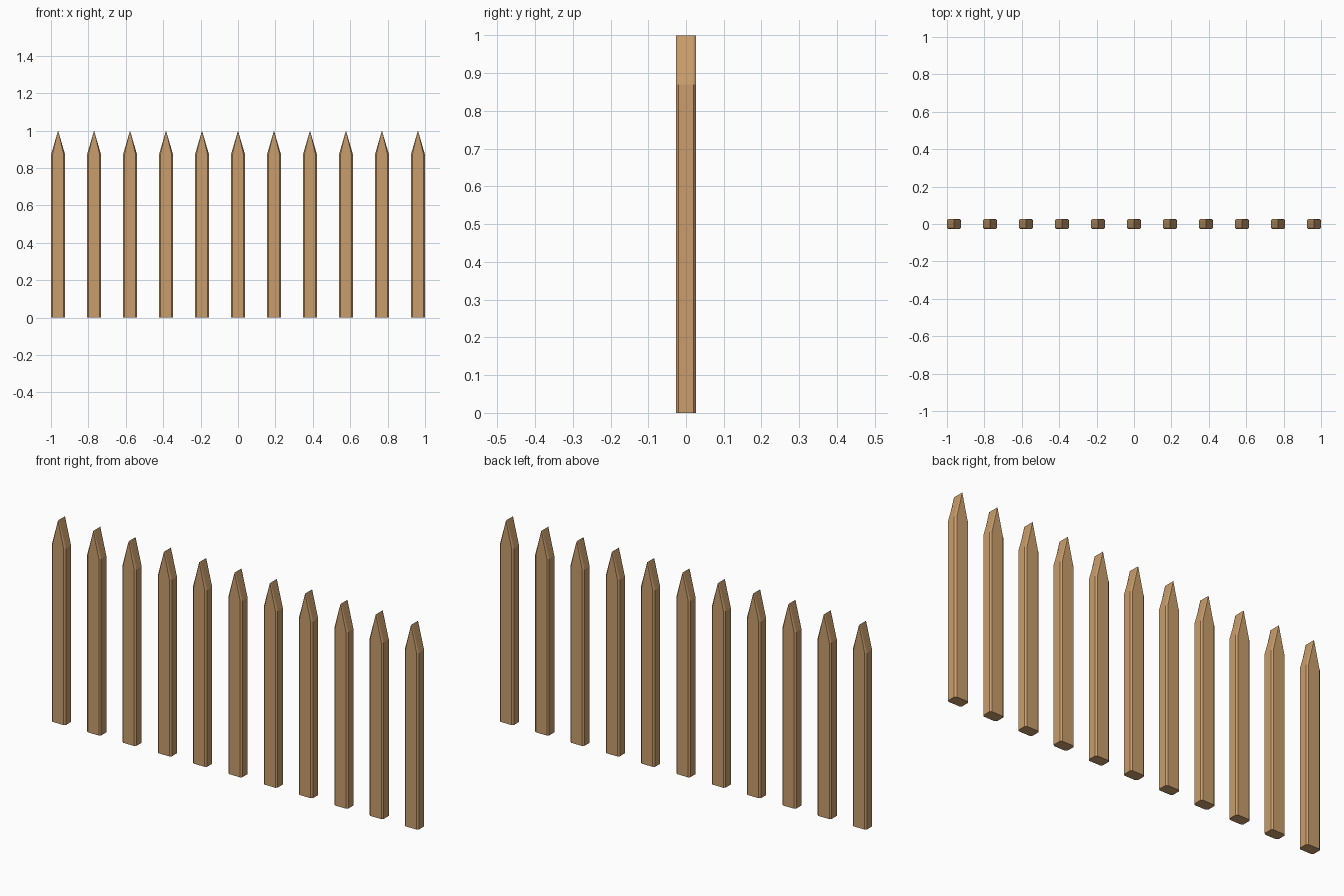
import bpy, bmesh

if "Cube" in bpy.data.objects:
    bpy.data.objects.remove(bpy.data.objects["Cube"])

COUNT, HW, HD = 11, 0.038, 0.027   # number of pickets, half width, half depth
CX, CY = 0.008, 0.007              # corner chamfer
SHOULDER, TOP = 0.87, 1.0

wood = bpy.data.materials.new("wood")
wood.diffuse_color = (0.58, 0.34, 0.15, 1)
wood.use_nodes = True
wood.node_tree.nodes["Principled BSDF"].inputs["Base Color"].default_value = wood.diffuse_color

# Chamfered rectangle cross-section
quarter = [(HW, HD - CY), (HW - CX, HD)]
profile = quarter + [(-x, y) for x, y in reversed(quarter)]
profile += [(-x, -y) for x, y in profile]

# One picket: straight post whose upper ring narrows to a ridge
bm = bmesh.new()
rings = [[bm.verts.new((x * s, y, z)) for x, y in profile]
         for z, s in ((0, 1), (SHOULDER, 1), (TOP, 0))]
n = len(profile)
for lo, hi in zip(rings, rings[1:]):
    for i in range(n):
        j = (i + 1) % n
        bm.faces.new((lo[i], lo[j], hi[j], hi[i]))
bm.faces.new(rings[0][::-1])
bmesh.ops.remove_doubles(bm, verts=bm.verts[:], dist=1e-5)
bmesh.ops.recalc_face_normals(bm, faces=bm.faces[:])
mesh = bpy.data.meshes.new("picket")
bm.to_mesh(mesh)
bm.free()
mesh.materials.append(wood)

# Row of pickets
for i in range(COUNT):
    picket = bpy.data.objects.new(f"picket_{i + 1}", mesh)
    picket.location.x = (1 - HW) * (2 * i / (COUNT - 1) - 1)
    bpy.context.collection.objects.link(picket)
